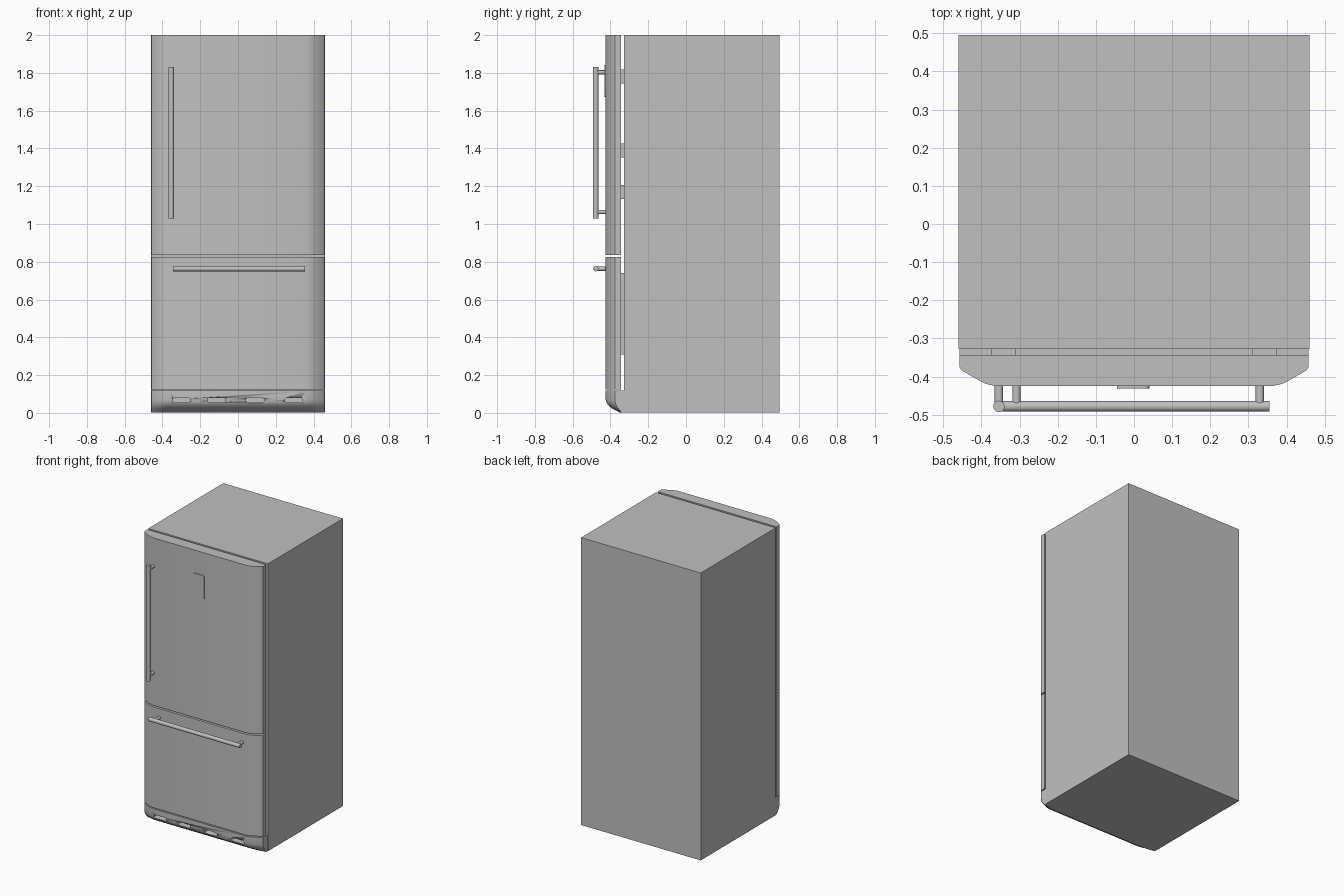
import bpy, bmesh, math
from mathutils import Vector

if "Cube" in bpy.data.objects:
    bpy.data.objects.remove(bpy.data.objects["Cube"], do_unlink=True)

# Single brushed grey finish
GREY = (0.53, 0.53, 0.53, 1)
steel = bpy.data.materials.new("grey_steel")
steel.diffuse_color = GREY
steel.use_nodes = True
for n in steel.node_tree.nodes:
    if n.type == 'BSDF_PRINCIPLED':
        n.inputs["Base Color"].default_value = GREY


def finish(name, bm, smooth=True):
    bmesh.ops.recalc_face_normals(bm, faces=bm.faces)
    me = bpy.data.meshes.new(name)
    bm.to_mesh(me)
    bm.free()
    me.materials.append(steel)
    ob = bpy.data.objects.new(name, me)
    bpy.context.collection.objects.link(ob)
    if smooth:
        bpy.ops.object.select_all(action='DESELECT')
        ob.select_set(True)
        bpy.context.view_layer.objects.active = ob
        bpy.ops.object.shade_smooth_by_angle(angle=math.radians(32))
    return ob


def loft(name, rings, smooth=True):
    """Skin a stack of equal-length rings and cap both ends."""
    bm = bmesh.new()
    vs = [[bm.verts.new(p) for p in r] for r in rings]
    n = len(vs[0])
    for a, b in zip(vs, vs[1:]):
        for i in range(n):
            j = (i + 1) % n
            bm.faces.new((a[i], a[j], b[j], b[i]))
    bm.faces.new(vs[0])
    bm.faces.new(vs[-1])
    return finish(name, bm, smooth)


def box(name, x0, x1, y0, y1, z0, z1):
    plan = [(x0, y0), (x1, y0), (x1, y1), (x0, y1)]
    return loft(name, [[(x, y, z) for x, y in plan] for z in (z0, z1)], False)


def rod(name, p, q, r, sides=20):
    p, q = Vector(p), Vector(q)
    d = q - p
    rot = d.to_track_quat('Z', 'Y')
    circle = [rot @ Vector((r * math.cos(t), r * math.sin(t), 0))
              for t in (math.tau * i / sides for i in range(sides))]
    return loft(name, [[c + e for c in circle] for e in (p, q)])


def rounded_plate(name, cx, cz, w, h, r, y0, y1):
    """Plate facing the front with rounded corners."""
    pts = []
    for k, (sx, sz) in enumerate([(1, 1), (-1, 1), (-1, -1), (1, -1)]):
        for i in range(6):
            t = math.pi / 2 * (k + i / 5)
            pts.append((cx + sx * (w / 2 - r) + r * math.cos(t),
                        cz + sz * (h / 2 - r) + r * math.sin(t)))
    return loft(name, [[(x, y, z) for x, z in pts] for y in (y0, y1)])


# Cabinet
box("cabinet", -0.46, 0.46, -0.328, 0.495, 0.003, 2.0)

# Door outline seen from above: flat front, eased corners
BACK = -0.343
half = [(0.457, BACK), (0.457, -0.376), (0.451, -0.384),
        (0.405, -0.411), (0.388, -0.419), (0.362, -0.425)]
plan = half + [(-x, y) for x, y in reversed(half)]
for name, z0, z1 in [("upper_door", 0.836, 2.0), ("freezer_drawer", 0.125, 0.826)]:
    loft(name, [[(x, y, z) for x, y in plan] for z in (z0, z1)])

# Hinge blocks and drawer rails bridging the gap behind the doors
for side, s in (("left", 1), ("right", -1)):
    a, b = sorted((s * 0.31, s * 0.375))
    for i, z in enumerate((1.78, 1.39, 1.17)):
        box(f"{side}_door_spacer_{i + 1}", a, b, -0.345, -0.326, z - 0.037, z + 0.037)
    box(f"{side}_drawer_spacer", a, b, -0.345, -0.326, 0.31, 0.74)

# Kick grille: door outline pulled back in a curve toward the floor
levels = [(0.118, 1.0), (0.068, 1.0), (0.052, 0.95), (0.036, 0.82),
          (0.022, 0.62), (0.012, 0.42), (0.003, 0.28)]
GB = -0.328
grille = loft("kick_grille", [[(x, GB + (y - GB) * k if y < BACK else GB, z)
                               for x, y in plan] for z, k in levels])

# Ventilation slots cut into the grille
for i, x in enumerate((-0.30, -0.115, 0.09, 0.295)):
    cutter = rounded_plate(f"slot_cutter_{i + 1}", x, 0.067, 0.095, 0.026, 0.012, -0.5, -0.38)
    cutter.hide_render = True
    cutter.hide_set(True)
    cutter.display_type = 'WIRE'
    mod = grille.modifiers.new(f"slot_{i + 1}", 'BOOLEAN')
    mod.operation = 'DIFFERENCE'
    mod.solver = 'EXACT'
    mod.object = cutter
# Bake the slots and drop the cutters
bpy.context.view_layer.update()
baked = bpy.data.meshes.new_from_object(
    grille.evaluated_get(bpy.context.evaluated_depsgraph_get()))
grille.modifiers.clear()
grille.data = baked
for i in range(4):
    bpy.data.objects.remove(bpy.data.objects[f"slot_cutter_{i + 1}"], do_unlink=True)

# Door handle
HY = -0.478
rod("door_handle", (-0.354, HY, 1.028), (-0.354, HY, 1.832), 0.015)
for n, z in (("lower", 1.063), ("upper", 1.803)):
    rod(f"door_handle_{n}_post", (-0.354, HY, z), (-0.354, -0.418, z), 0.011)

# Drawer handle
rod("drawer_handle", (-0.345, HY, 0.763), (0.355, HY, 0.763), 0.014)
for n, x in (("left", 0.33), ("right", -0.308)):
    rod(f"drawer_handle_{n}_post", (x, HY, 0.763), (x, -0.42, 0.763), 0.011)

# Plain raised badge plate on the door
rounded_plate("badge_plate", -0.002, 1.757, 0.086, 0.17, 0.015, -0.431, -0.424)
